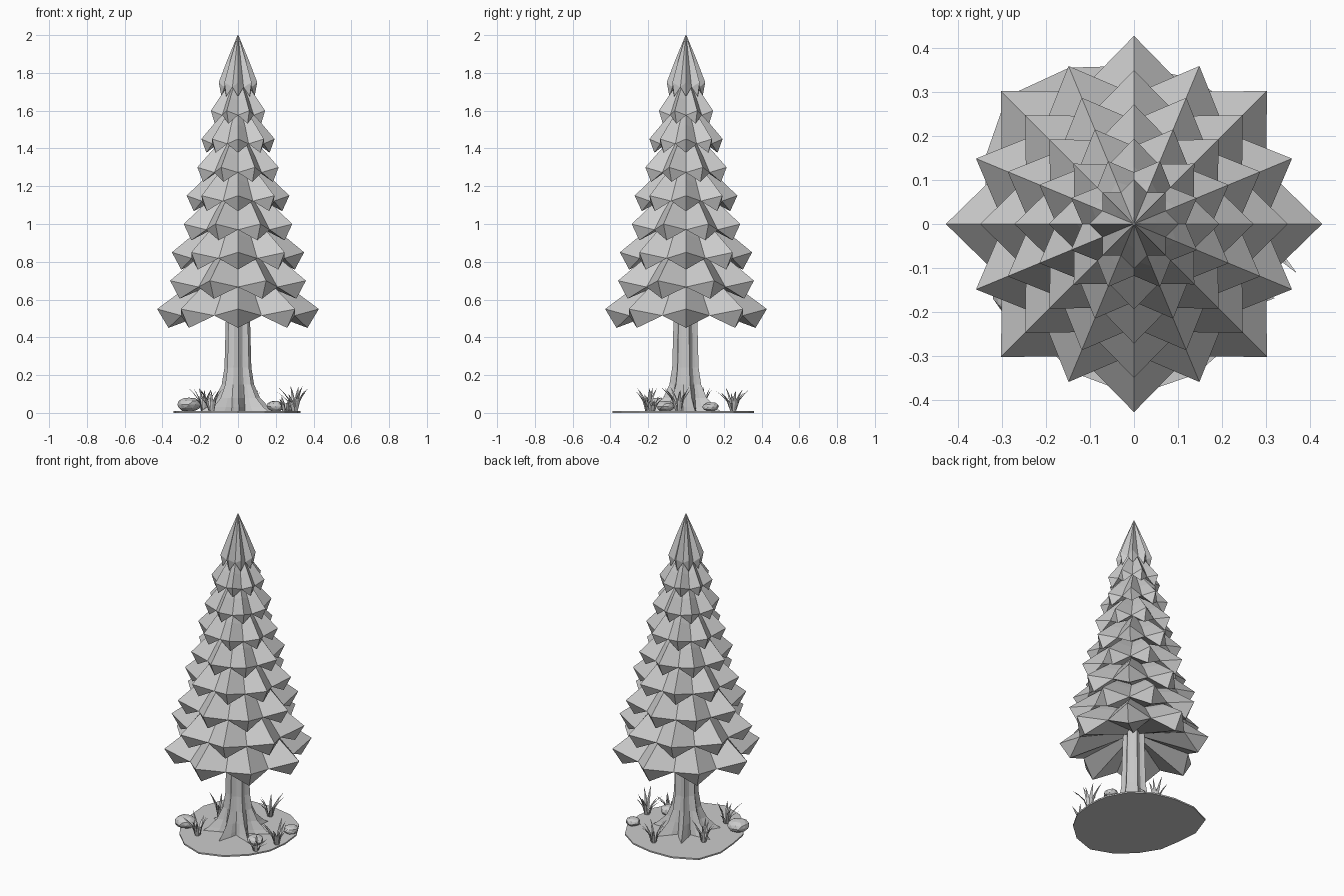
import bpy, bmesh, math, random
from mathutils import Vector

random.seed(4)
if "Cube" in bpy.data.objects:
    bpy.data.objects.remove(bpy.data.objects["Cube"])

# One plain grey for every part
grey = bpy.data.materials.new("plain_grey")
grey.use_nodes = True
grey.diffuse_color = (0.6, 0.6, 0.6, 1)
for node in grey.node_tree.nodes:
    if node.type == "BSDF_PRINCIPLED":
        node.inputs["Base Color"].default_value = (0.6, 0.6, 0.6, 1)


def finish(bm, name):
    bmesh.ops.remove_doubles(bm, verts=bm.verts, dist=0.0002)
    bmesh.ops.recalc_face_normals(bm, faces=bm.faces)
    mesh = bpy.data.meshes.new(name)
    bm.to_mesh(mesh)
    bm.free()
    mesh.materials.append(grey)
    obj = bpy.data.objects.new(name, mesh)
    bpy.context.collection.objects.link(obj)
    return obj


def polar(r, angle, z):
    return Vector((r * math.cos(angle), r * math.sin(angle), z))


def loft(bm, rings):
    """Join equal rings of points into a closed skin."""
    loops = [[bm.verts.new(p) for p in ring] for ring in rings]
    n = len(loops[0])
    for a, b in zip(loops, loops[1:]):
        for i in range(n):
            j = (i + 1) % n
            bm.faces.new((a[i], a[j], b[j], b[i]))
    bm.faces.new(loops[0][::-1])
    bm.faces.new(loops[-1])


def star(count, spin, tip, valley):
    """Ring alternating between tip (r, z) and valley (r, z)."""
    return [polar((tip, valley)[i % 2][0], spin + i * math.pi / count,
                  (tip, valley)[i % 2][1]) for i in range(2 * count)]


def branch_tier(name, radius, z, drop, mid, mid_rise, top, spin):
    inner = min(0.05, radius * 0.4)
    valley = (radius * 0.76, z - 0.35 * drop)
    bm = bmesh.new()
    loft(bm, [
        star(8, spin, (inner, z + 0.02), (inner, z + 0.04)),
        star(8, spin, (radius * 0.86, z - drop), valley),
        star(8, spin, (radius, z), valley),
        star(8, spin, (radius * mid, z + mid_rise),
             (radius * mid * 0.8, z + mid_rise * 0.75)),
        star(8, spin, (0.002, top), (0.002, top)),
    ])
    return finish(bm, name)


# Foliage: alternating eight-pointed tiers and a pointed crown
for i in range(8):
    size = 1 - 0.045 * i
    z = 0.55 + 0.15 * i
    branch_tier(f"branch_tier_{i + 1}", 0.428 - 0.039 * i, z, 0.1 * size,
                0.67, 0.105 * size, z + 0.3 * size, (i % 2) * math.pi / 8)
branch_tier("crown", 0.102, 1.75, 0.075, 0.55, 0.12, 2.0, 0)

# Trunk: fluted column flaring into seven roots
ROOTS = 7
rings = []
for z, ridge, groove in [(0.002, 0.21, 0.085), (0.03, 0.17, 0.08),
                         (0.08, 0.12, 0.075), (0.15, 0.088, 0.065),
                         (0.24, 0.073, 0.055), (0.7, 0.06, 0.046)]:
    ring = []
    for i in range(ROOTS * 4):
        blend = (1, 0.3, 0, 0.3)[i % 4]
        ring.append(polar(groove + (ridge - groove) * blend,
                          0.25 + i * math.tau / (ROOTS * 4), z))
    rings.append(ring)
bm = bmesh.new()
loft(bm, rings)
finish(bm, "trunk")

# Ground: thin irregular disc
reach = [0.33, 0.355, 0.36, 0.41, 0.33, 0.34, 0.39, 0.35]
outline = []
for i in range(16):
    r = (reach[i // 2] + reach[(i + i % 2) // 2 % 8]) / 2
    outline.append((r, i * math.tau / 16))
bm = bmesh.new()
loft(bm, [[polar(r, a, z) for r, a in outline] for z in (0, 0.009)])
finish(bm, "ground")

# Rocks: squashed, slightly rough low-poly balls
for n, (x, y, r) in enumerate([(-0.26, -0.15, 0.065), (0.2, -0.11, 0.05),
                               (0.28, 0.13, 0.045)]):
    bm = bmesh.new()
    bmesh.ops.create_icosphere(bm, subdivisions=2, radius=r)
    for v in bm.verts:
        v.co *= random.uniform(0.9, 1.04)
        v.co.z *= 0.6
        v.co += Vector((x, y, 0.005 + r * 0.6))
    finish(bm, f"rock_{n + 1}")


def grass_tuft(name, x, y, height, blades):
    """Tapering blades that arch outwards from one root."""
    bm = bmesh.new()
    for b in range(blades):
        angle = b * math.tau / blades + random.uniform(-0.3, 0.3)
        out = Vector((math.cos(angle), math.sin(angle), 0))
        side = Vector((-out.y, out.x, 0))
        tall = height * random.uniform(0.65, 1)
        lean = height * random.uniform(0.3, 0.7)
        rings = []
        for t, w in [(0, 0.008), (0.5, 0.009), (0.8, 0.005), (1, 0.0005)]:
            c = (Vector((x, y, 0.005)) + out * (0.012 + lean * t * t)
                 + Vector((0, 0, tall * t)))
            rings.append([c + side * w, c - out * w * 0.5, c - side * w])
        loft(bm, rings)
    finish(bm, name)


# Grass tufts around the roots
for n, (x, y, h, blades) in enumerate([
        (0.3, -0.04, 0.14, 9), (-0.18, 0.08, 0.13, 7),
        (-0.14, -0.2, 0.13, 8), (0.05, 0.25, 0.13, 8),
        (0.25, -0.18, 0.09, 6)]):
    grass_tuft(f"grass_tuft_{n + 1}", x, y, h, blades)
